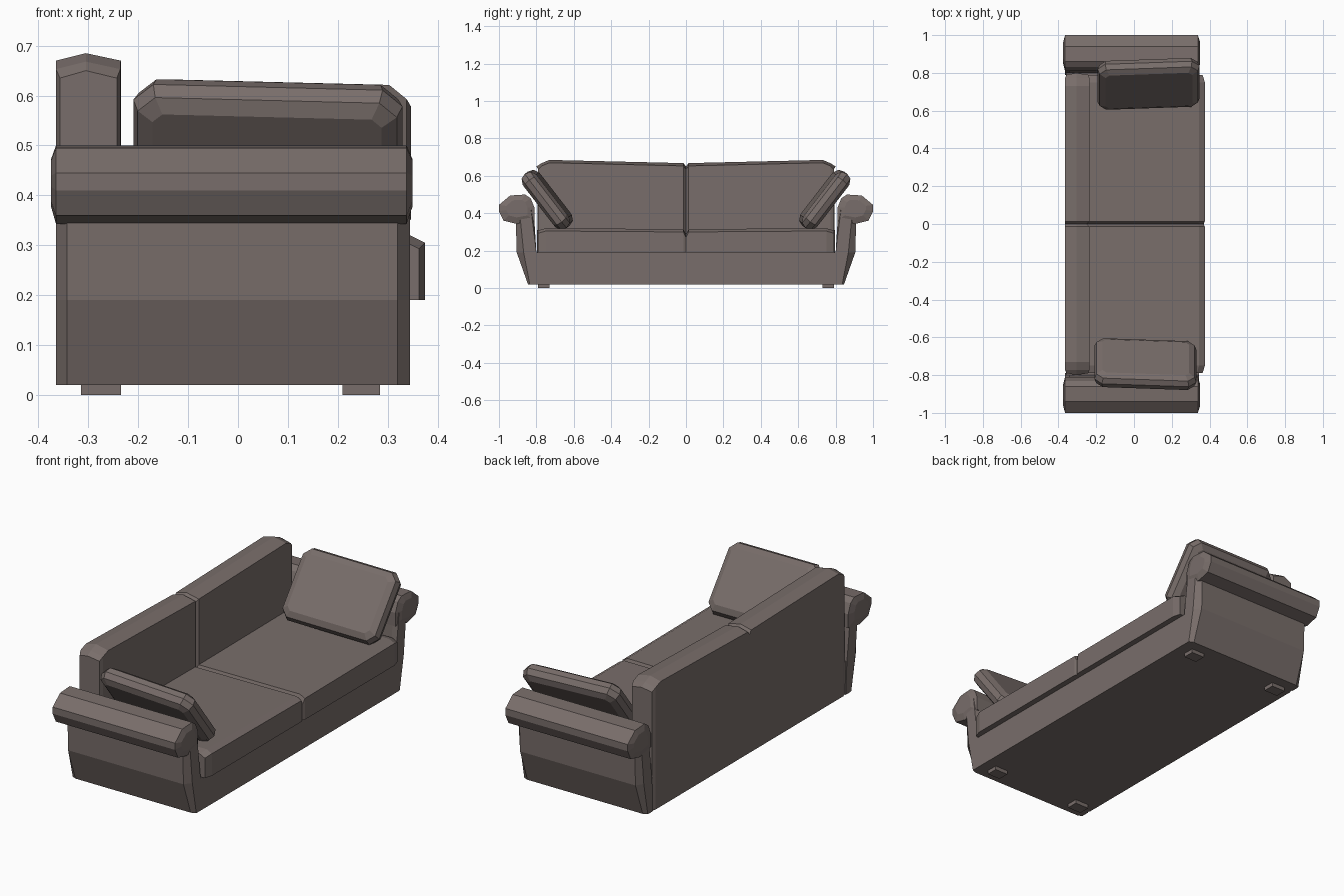
import bpy, bmesh
from mathutils import Vector

if "Cube" in bpy.data.objects:
    bpy.data.objects.remove(bpy.data.objects["Cube"])

fabric = bpy.data.materials.new("taupe fabric")
fabric.diffuse_color = (0.19, 0.155, 0.145, 1)
fabric.use_nodes = True
fabric.node_tree.nodes["Principled BSDF"].inputs["Base Color"].default_value = fabric.diffuse_color


def loft(name, rings, mirror=True, cap_start=True):
    """Skin a list of equal-length point rings, optionally mirrored in y."""
    bm = bmesh.new()
    vs = [[bm.verts.new(p) for p in r] for r in rings]
    n = len(vs[0])
    for a, b in zip(vs, vs[1:]):
        for i in range(n):
            j = (i + 1) % n
            bm.faces.new((a[i], a[j], b[j], b[i]))
    if cap_start:
        bm.faces.new(vs[0])
    bm.faces.new(vs[-1])
    bmesh.ops.recalc_face_normals(bm, faces=bm.faces)
    # Open lofts: make sure the end cap looks outwards
    bm.faces.ensure_lookup_table()
    if not cap_start and bm.faces[-1].normal.y < 0:
        bmesh.ops.reverse_faces(bm, faces=bm.faces)
    me = bpy.data.meshes.new(name)
    bm.to_mesh(me)
    bm.free()
    me.materials.append(fabric)
    ob = bpy.data.objects.new(name, me)
    bpy.context.collection.objects.link(ob)
    if mirror:
        m = ob.modifiers.new("mirror", 'MIRROR')
        m.use_axis = (False, True, False)
        m.merge_threshold = 0.0005
    return ob


def rect(x0, x1, y0, y1, z):
    return [(x0, y0, z), (x1, y0, z), (x1, y1, z), (x0, y1, z)]


def at_x(x, profile):
    return [(x, y, z) for y, z in profile]


# Base under the seat
loft("base", [rect(-0.36, 0.345, -0.83, 0.83, z) for z in (0.02, 0.19)], False)

# Feet
for name, x0, x1 in (("back_feet", -0.315, -0.235), ("front_feet", 0.21, 0.285)):
    loft(name, [rect(x0, x1, 0.73, 0.79, z) for z in (0, 0.022)])

# Arm bodies: flared outer side with chamfered ends
full = [(0.79, 0.02), (0.845, 0.02), (0.905, 0.19), (0.91, 0.36), (0.91, 0.43),
        (0.815, 0.43), (0.80, 0.19)]
slim = [(0.79, 0.02), (0.835, 0.02), (0.868, 0.19), (0.885, 0.36), (0.885, 0.43),
        (0.83, 0.43), (0.80, 0.19)]
loft("arm_body", [at_x(-0.365, slim), at_x(-0.343, full),
                  at_x(0.32, full), at_x(0.345, slim)])

# Rolled arm tops with shallow domed ends
roll = [(0.905, 0.343), (0.975, 0.36), (1.0, 0.41), (1.0, 0.445), (0.94, 0.495),
        (0.86, 0.50), (0.83, 0.48), (0.81, 0.43), (0.81, 0.36)]
mid = Vector((0.905, 0.43))
cap = [mid + (Vector(p) - mid) * 0.6 for p in roll]
loft("arm_roll", [at_x(-0.375, cap), at_x(-0.365, roll),
                  at_x(0.338, roll), at_x(0.35, cap)])


# Seat cushions, parted by a V groove in the middle
def seat_ring(y, drop, pull):
    f, t = 0.375 - pull, 0.32 - drop
    return [(-0.25, y, 0.19), (f, y, 0.19), (f, y, t - 0.015),
            (0.345 - pull, y, t), (-0.25, y, t - 0.003)]


loft("seat", [seat_ring(0, 0.035, 0.006), seat_ring(0.014, 0.005, 0),
              seat_ring(0.75, 0, 0), seat_ring(0.79, 0.012, 0.012)], cap_start=False)


# Backrest with a ridged top, a middle groove and rounded ends
def back_ring(y, top, front, rear=-0.365, ridge_y=None):
    r = y if ridge_y is None else ridge_y
    return [(rear, y, 0.02), (-0.305, r, 0.02), (front, y, 0.02), (front, y, top - 0.015),
            (-0.305, r, top), (rear, y, top - 0.015)]


loft("backrest", [back_ring(0, 0.65, -0.25), back_ring(0.014, 0.668, -0.235),
                  back_ring(0.73, 0.685, -0.235), back_ring(0.772, 0.668, -0.236),
                  back_ring(0.79, 0.65, -0.243, -0.357, 0.80)], cap_start=False)


# Throw pillows leaning on the arms
def pillow(name, side, cx):
    c = Vector((cx, side * 0.742, 0.472))
    u = Vector((1, side * 0.035, -0.025)).normalized()
    v = Vector((0, side * 0.61, 0.79))
    w = u.cross(v).normalized()
    rings = []
    for t, inset, ch in ((-0.046, 0.04, 0.02), (-0.03, 0.01, 0.035), (0, 0, 0.04),
                         (0.03, 0.01, 0.035), (0.046, 0.04, 0.02)):
        a, b = 0.27 - inset, 0.183 - inset
        pts = [(a, b - ch), (a - ch, b), (ch - a, b), (-a, b - ch),
               (-a, ch - b), (ch - a, -b), (a - ch, -b), (a, ch - b)]
        rings.append([c + u * p + v * q + w * t for p, q in pts])
    loft(name, rings, False)


pillow("left_pillow", -1, 0.06)
pillow("right_pillow", 1, 0.077)
